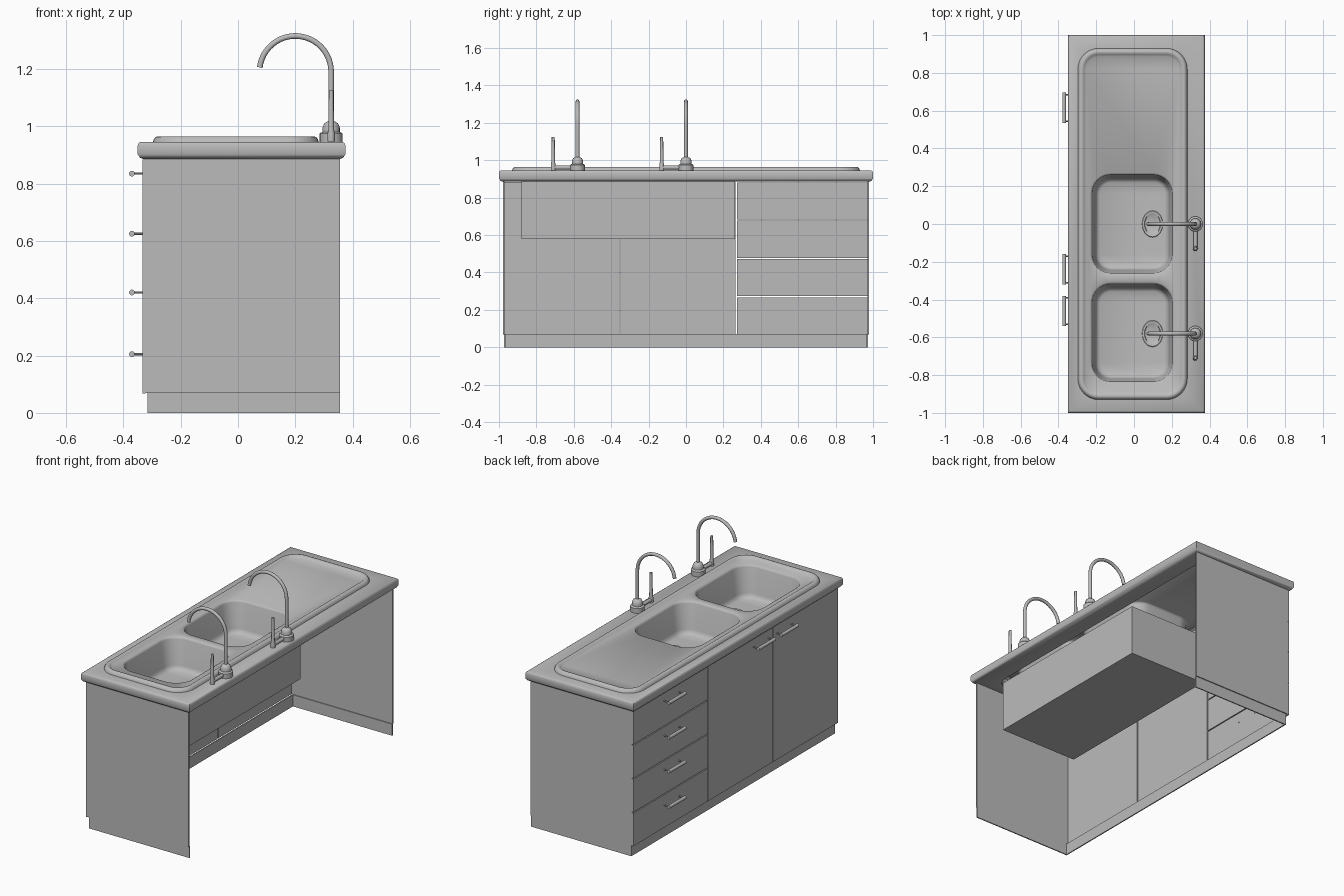
import bpy, bmesh, math
from mathutils import Vector

cube = bpy.data.objects.get("Cube")
if cube:
    bpy.data.objects.remove(cube, do_unlink=True)

grey = bpy.data.materials.new("plain grey")
grey.use_nodes = True
GREY = (0.5, 0.5, 0.5, 1)
grey.diffuse_color = GREY
grey.node_tree.nodes["Principled BSDF"].inputs["Base Color"].default_value = GREY


def finish(bm, name, smooth=False):
    bmesh.ops.recalc_face_normals(bm, faces=bm.faces)
    mesh = bpy.data.meshes.new(name)
    bm.to_mesh(mesh)
    bm.free()
    mesh.materials.append(grey)
    obj = bpy.data.objects.new(name, mesh)
    bpy.context.collection.objects.link(obj)
    if smooth:
        bpy.ops.object.select_all(action='DESELECT')
        obj.select_set(True)
        bpy.context.view_layer.objects.active = obj
        bpy.ops.object.shade_smooth_by_angle(angle=math.radians(40))
    return obj


def box(name, x, y, z):
    bm = bmesh.new()
    bmesh.ops.create_cube(bm, size=1)
    for v in bm.verts:
        v.co = [(a + b) / 2 + c * (b - a) for (a, b), c in zip((x, y, z), v.co)]
    return finish(bm, name)


def ring(bm, x, y, z, r, inset=0, seg=8):
    """Closed rounded-rectangle loop of vertices."""
    (x0, x1), (y0, y1) = x, y
    x0, x1, y0, y1 = x0 + inset, x1 - inset, y0 + inset, y1 - inset
    r = max(r - inset, 0.02) if r else 0
    corners = ((x1 - r, y1 - r), (x0 + r, y1 - r), (x0 + r, y0 + r), (x1 - r, y0 + r))
    verts = []
    for i, (cx, cy) in enumerate(corners):
        for k in range(seg + 1 if r else 1):
            a = math.pi / 2 * (i + k / seg)
            verts.append(bm.verts.new((cx + r * math.cos(a), cy + r * math.sin(a), z)))
    return verts


def loft(bm, rings):
    for a, b in zip(rings, rings[1:]):
        for i in range(len(a)):
            j = (i + 1) % len(a)
            bm.faces.new((a[i], a[j], b[j], b[i]))


def fill(bm, *loops):
    """Flat face bounded by the first loop, with the others as holes."""
    edges = []
    for loop in loops:
        for i, v in enumerate(loop):
            pair = (v, loop[i - 1])
            edges.append(bm.edges.get(pair) or bm.edges.new(pair))
    bmesh.ops.triangle_fill(bm, edges=edges, use_beauty=True)


def lathe(name, centre, profile, seg=24, scale_y=1):
    bm = bmesh.new()
    cx, cy = centre
    rings = [[bm.verts.new((cx + r * math.cos(t), cy + scale_y * r * math.sin(t), z))
              for t in (math.tau * k / seg for k in range(seg))] for r, z in profile]
    loft(bm, rings)
    bm.faces.new(rings[-1])
    return finish(bm, name, True)


def tube(name, points, radius, seg=12):
    """Round bar swept along a planar path."""
    pts = [Vector(p) for p in points]
    bm = bmesh.new()
    rings = []
    side = None
    for i, p in enumerate(pts):
        d = (pts[min(i + 1, len(pts) - 1)] - pts[max(i - 1, 0)]).normalized()
        if side is None:
            side = d.orthogonal().normalized()
        side = (side - d * side.dot(d)).normalized()
        up = d.cross(side)
        rings.append([bm.verts.new(p + radius * (math.cos(t) * side + math.sin(t) * up))
                      for t in (math.tau * k / seg for k in range(seg))])
    loft(bm, rings)
    bm.faces.new(rings[0])
    bm.faces.new(rings[-1])
    return finish(bm, name, True)


# Carcass: end panels and recessed plinth, open at the back and underneath
for side, s in (("left", 1), ("right", -1)):
    box("end_panel_" + side, (-0.325, 0.355), sorted((s * 0.97, s * 0.978)), (0.07, 0.89))
    box("plinth_end_" + side, (-0.315, 0.355), sorted((s * 0.965, s * 0.972)), (0, 0.07))
box("plinth_front", (-0.315, -0.308), (-0.97, 0.97), (0, 0.07))

# Doors and drawer fronts
FRONT = (-0.333, -0.322)
box("door_outer", FRONT, (-0.978, -0.356), (0.068, 0.884))
box("door_inner", FRONT, (-0.35, 0.264), (0.068, 0.884))
for i in range(4):
    z = 0.068 + i * 0.205
    box(f"drawer_front_{i + 1}", FRONT, (0.272, 0.978), (z, z + 0.199))


# Bar handles on two posts
def handle(name, y, z):
    tube(name + "_bar", [(-0.37, y - 0.08, z), (-0.37, y + 0.08, z)], 0.01)
    for s in (-1, 1):
        tube(name + "_post", [(-0.37, y + s * 0.07, z), (-0.318, y + s * 0.07, z)], 0.004, 8)


for i, z in enumerate((0.205, 0.42, 0.625, 0.835)):
    handle(f"drawer_handle_{i + 1}", 0.615, z)
handle("door_handle_inner", -0.24, 0.835)
handle("door_handle_outer", -0.46, 0.835)

# Worktop slab with rounded edge and sink cut-out
TOP_X, TOP_Y = (-0.35, 0.375), (-1, 1)
SINK_X, SINK_Y = (-0.297, 0.282), (-0.93, 0.93)
bm = bmesh.new()
edge = [ring(bm, TOP_X, TOP_Y, z, 0, inset) for inset, z in
        ((0.022, 0.885), (0.008, 0.89), (0, 0.902), (0, 0.932), (0.003, 0.941), (0.009, 0.945))]
loft(bm, edge)
hole = [ring(bm, SINK_X, SINK_Y, z, 0.1, 0.02) for z in (0.885, 0.945)]
loft(bm, hole)
fill(bm, edge[0], hole[0])
fill(bm, edge[-1], hole[1])
finish(bm, "worktop", True)

# Sink: raised rim, drainboard and two basins as one sheet
bm = bmesh.new()
rim = [ring(bm, SINK_X, SINK_Y, z, 0.11, inset) for inset, z in
       ((0, 0.945), (0.003, 0.954), (0.009, 0.962), (0.017, 0.965), (0.026, 0.964), (0.034, 0.958), (0.043, 0.952))]
loft(bm, rim)
BASIN_X = (-0.232, 0.212)
basins = []
for y in ((-0.27, 0.27), (-0.845, -0.308)):
    walls = [ring(bm, BASIN_X, y, z, 0.11, inset) for inset, z in
             ((0, 0.952), (0.006, 0.948), (0.01, 0.94), (0.027, 0.79), (0.034, 0.772), (0.05, 0.762))]
    loft(bm, walls)
    fill(bm, walls[-1])
    basins.append(walls[0])
fill(bm, rim[-1], *basins)
finish(bm, "sink", True)

# Open-topped casing around the basins
for name, x, y, z in (
        ("casing_floor", (-0.29, 0.235), (-0.88, 0.263), (0.58, 0.586)),
        ("casing_back", (0.229, 0.235), (-0.88, 0.263), (0.58, 0.888)),
        ("casing_front", (-0.29, -0.284), (-0.88, 0.263), (0.58, 0.888)),
        ("casing_end_left", (-0.29, 0.235), (0.257, 0.263), (0.58, 0.888)),
        ("casing_end_right", (-0.29, 0.235), (-0.88, -0.874), (0.58, 0.888))):
    box(name, x, y, z)

# Taps, side levers and drains
TAP_X = 0.325
for n, y in (("inner", 0), ("outer", -0.58)):
    lathe("tap_base_" + n, (TAP_X, y), ((0.04, 0.944), (0.04, 0.974), (0.036, 0.978), (0.03, 0.98),
                                        (0.03, 0.996), (0.024, 1.01), (0.011, 1.018)))
    arc = [(0.2 + 0.125 * math.cos(t), y, 1.19 + 0.125 * math.sin(t))
           for t in (math.radians(173) * k / 24 for k in range(25))]
    tube("tap_spout_" + n, [(TAP_X, y, 1.0)] + arc, 0.01)
    tube("lever_arm_" + n, [(TAP_X, y, 0.961), (TAP_X, y - 0.13, 0.961)], 0.011)
    lathe("lever_" + n, (TAP_X, y - 0.13), ((0.013, 0.946), (0.013, 0.972), (0.01, 0.99), (0.008, 1.125)), 12)
    lathe("drain_" + n, (0.098, y), ((0.055, 0.762), (0.053, 0.766), (0.043, 0.766), (0.04, 0.763)), 32, 1.28)
